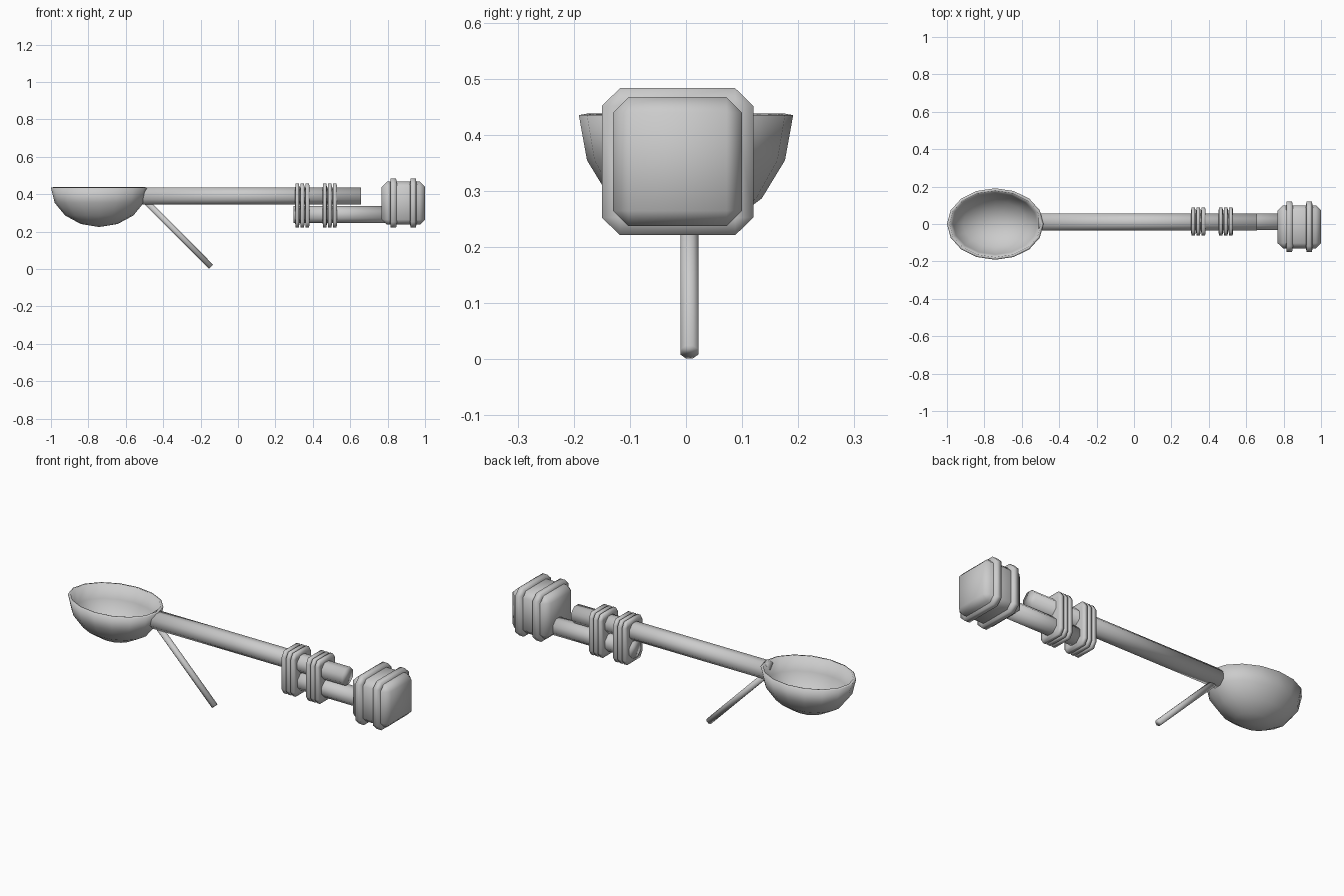
import bpy, bmesh, math
from mathutils import Matrix, Vector

if "Cube" in bpy.data.objects:
    bpy.data.objects.remove(bpy.data.objects["Cube"], do_unlink=True)

grey = bpy.data.materials.new("plain grey")
grey.use_nodes = True
grey.diffuse_color = (0.6, 0.6, 0.6, 1)
grey.node_tree.nodes["Principled BSDF"].inputs["Base Color"].default_value = (0.6, 0.6, 0.6, 1)


def finish(name, bm):
    bmesh.ops.recalc_face_normals(bm, faces=bm.faces[:])
    for face in bm.faces:
        face.smooth = True
    mesh = bpy.data.meshes.new(name)
    bm.to_mesh(mesh)
    bm.free()
    mesh.materials.append(grey)
    obj = bpy.data.objects.new(name, mesh)
    bpy.context.collection.objects.link(obj)
    return obj


def rod(name, start, end, radius):
    """Eight-sided bar between two points, flats facing up and sideways."""
    start, end = Vector(start), Vector(end)
    axis = end - start
    bm = bmesh.new()
    outer = radius / math.cos(math.pi / 8)
    bmesh.ops.create_cone(bm, cap_ends=True, segments=8, radius1=outer,
                          radius2=outer, depth=axis.length)
    turn = Matrix.Rotation(math.pi / 8, 4, 'Z')
    aim = Matrix.Rotation(math.atan2(axis.x, axis.z), 4, 'Y')
    bm.transform(Matrix.Translation((start + end) / 2) @ aim @ turn)
    return finish(name, bm)


def block(name, low, high):
    """Box with chamfers in proportion to its sides."""
    low, high = Vector(low), Vector(high)
    bm = bmesh.new()
    bmesh.ops.create_cube(bm, size=1)
    bmesh.ops.bevel(bm, geom=bm.edges[:], offset=0.12, segments=1,
                    affect='EDGES', profile=0.5)
    bm.transform(Matrix.Translation((low + high) / 2) @ Matrix.Diagonal((high - low).to_4d()))
    return finish(name, bm)


# Bowl: lower half of a stretched sphere, thickened inward
bm = bmesh.new()
bmesh.ops.create_uvsphere(bm, u_segments=16, v_segments=8, radius=1)
bmesh.ops.delete(bm, geom=[v for v in bm.verts if v.co.z > 0.01], context='VERTS')
bm.transform(Matrix.Translation((-0.742, 0, 0.435)) @ Matrix.Diagonal((0.258, 0.191, 0.21, 1)))
bowl = finish("bowl", bm)
wall = bowl.modifiers.new("wall", 'SOLIDIFY')
wall.thickness = 0.014
wall.offset = -1

# Arm, lower bar and slanted prop
rod("upper_arm", (-0.51, 0.01, 0.39), (0.658, 0.01, 0.39), 0.045)
rod("lower_bar", (0.297, 0.012, 0.291), (0.8, 0.012, 0.291), 0.045)
rod("prop_leg", (-0.495, 0.006, 0.365), (-0.145, 0.006, 0.013), 0.016)

# Two groups of three bands that bind arm and bar
for group, base in enumerate((0.305, 0.452)):
    for i in range(3):
        x = base + i * 0.027
        block(f"binding_{group + 1}_{i + 1}", (x, -0.061, 0.223), (x + 0.024, 0.088, 0.457))

# Counterweight with two raised bands
block("counterweight", (0.768, -0.13, 0.237), (1.0, 0.1, 0.467))
for i, x in enumerate((0.812, 0.918)):
    block(f"weight_band_{i + 1}", (x, -0.15, 0.221), (x + 0.038, 0.12, 0.483))
